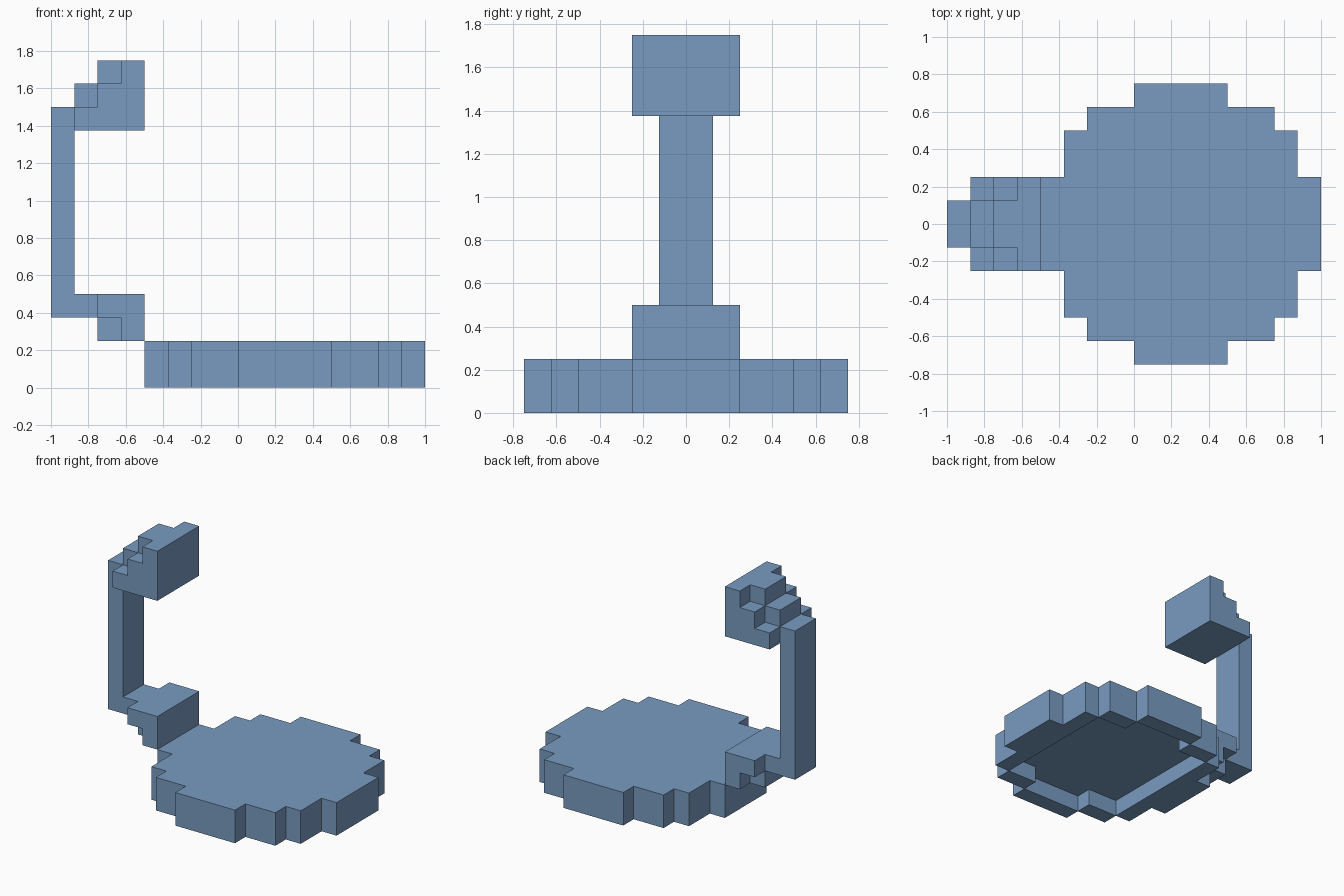
import bpy, bmesh

if "Cube" in bpy.data.objects:
    bpy.data.objects.remove(bpy.data.objects["Cube"], do_unlink=True)

U = 0.125  # one block

blue = bpy.data.materials.new("soft_blue")
blue.use_nodes = True
COLOUR = (0.19, 0.33, 0.53, 1.0)
blue.diffuse_color = COLOUR
blue.node_tree.nodes["Principled BSDF"].inputs["Base Color"].default_value = COLOUR


def cells(boxes):
    """Blocks filled by boxes (x0, x1, half_width, z0, z1), mirrored in y."""
    return {(x, y, z) for x0, x1, w, z0, z1 in boxes
            for x in range(x0, x1) for y in range(-w, w) for z in range(z0, z1)}


def build(name, filled):
    """Skin the outside of a set of blocks and merge the flat faces."""
    bm = bmesh.new()
    verts = {}

    def vert(p):
        if p not in verts:
            verts[p] = bm.verts.new([c * U for c in p])
        return verts[p]

    for cell in sorted(filled):
        for axis in range(3):
            for side in (0, 1):
                near = list(cell)
                near[axis] += 2 * side - 1
                if tuple(near) in filled:
                    continue
                a, b = (axis + 1) % 3, (axis + 2) % 3
                ring = []
                for da, db in ((0, 0), (1, 0), (1, 1), (0, 1)):
                    p = list(cell)
                    p[axis] += side
                    p[a] += da
                    p[b] += db
                    ring.append(vert(tuple(p)))
                bm.faces.new(ring if side else ring[::-1])
    bmesh.ops.dissolve_limit(bm, angle_limit=0.01, verts=bm.verts[:], edges=bm.edges[:])
    mesh = bpy.data.meshes.new(name)
    bm.to_mesh(mesh)
    bm.free()
    mesh.materials.append(blue)
    obj = bpy.data.objects.new(name, mesh)
    bpy.context.collection.objects.link(obj)
    return obj


# Round stepped plate, hollowed from below
plate = cells([(-4, 8, 2, 0, 2), (-3, 7, 4, 0, 2), (-2, 6, 5, 0, 2), (0, 4, 6, 0, 2)])
hollow = cells([(-2, 6, 4, 0, 1), (0, 4, 5, 0, 1)])
build("round_plate", plate - hollow)

# Stepped bracket joining the plate to the post
build("lower_bracket", cells([(-7, -4, 1, 3, 4), (-6, -4, 1, 2, 4),
                              (-6, -4, 2, 3, 4), (-5, -4, 2, 2, 4)]))

# Upright post
build("post", cells([(-8, -7, 1, 3, 12)]))

# Stepped block on top of the post
build("top_block", cells([(-7, -4, 2, 11, 12), (-6, -4, 2, 12, 13), (-5, -4, 2, 13, 14),
                          (-7, -4, 1, 12, 13), (-6, -4, 1, 13, 14)]))
